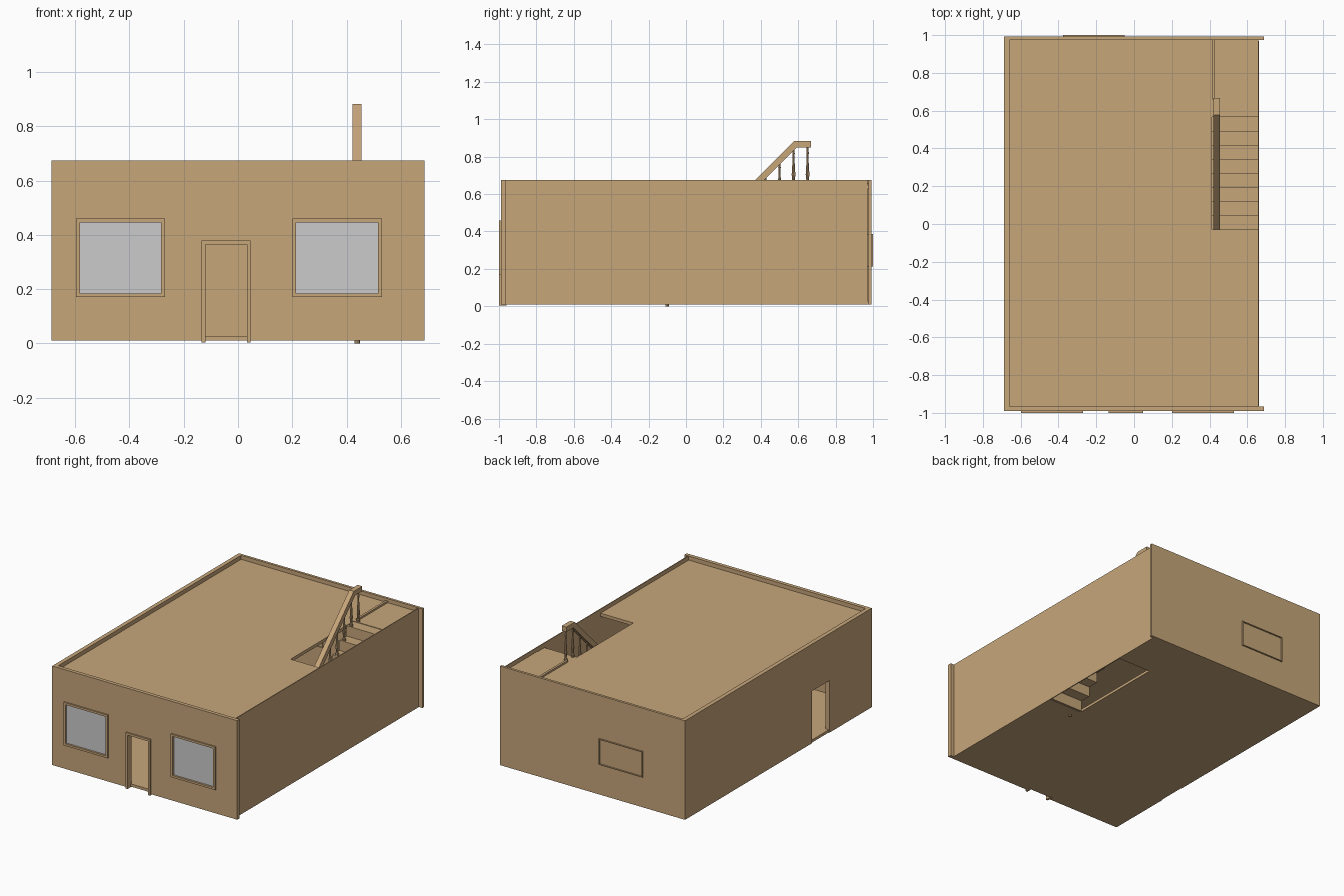
import bpy, bmesh, math
from mathutils import Vector

if "Cube" in bpy.data.objects:
    bpy.data.objects.remove(bpy.data.objects["Cube"])

tan = bpy.data.materials.new("plaster_tan")
tan.diffuse_color = (0.57, 0.38, 0.195, 1)
tan.use_nodes = True
tan.node_tree.nodes["Principled BSDF"].inputs["Base Color"].default_value = tan.diffuse_color


def make(name, bm, mat=tan):
    bmesh.ops.recalc_face_normals(bm, faces=bm.faces)
    me = bpy.data.meshes.new(name)
    bm.to_mesh(me)
    bm.free()
    ob = bpy.data.objects.new(name, me)
    bpy.context.collection.objects.link(ob)
    if mat:
        me.materials.append(mat)
    return ob


def box(name, x, y, z, mat=tan):
    bm = bmesh.new()
    bmesh.ops.create_cube(bm, size=1)
    for v in bm.verts:
        v.co = Vector([(r[0] + r[1]) / 2 + c * (r[1] - r[0]) for c, r in zip(v.co, (x, y, z))])
    return make(name, bm, mat)


def cut(ob, *ranges):
    """Cut box-shaped openings out of an object."""
    for r in ranges:
        c = box("cutter", *r)
        c.hide_render = True
        m = ob.modifiers.new("opening", 'BOOLEAN')
        m.operation, m.solver, m.object = 'DIFFERENCE', 'EXACT', c
        bpy.context.view_layer.objects.active = ob
        bpy.ops.object.modifier_apply(modifier=m.name)
        bpy.data.objects.remove(c)


def prism(name, pts, x0, x1):
    """Extrude a closed (y, z) outline from x0 to x1."""
    bm = bmesh.new()
    f = bm.faces.new([bm.verts.new((x0, y, z)) for y, z in pts])
    r = bmesh.ops.extrude_face_region(bm, geom=[f])
    for v in r["geom"]:
        if isinstance(v, bmesh.types.BMVert):
            v.co.x = x1
    return make(name, bm)


def frame(name, x, y, z, t):
    ob = box(name, x, y, z)
    cut(ob, ((x[0] + t, x[1] - t), (y[0] - .1, y[1] + .1), (z[0] + t, z[1] - t)))
    return ob


X, R = 0.6875, 0.662          # wall ends, recessed right side
Z = (0.01, 0.675)
windows = {"left": (-0.597, -0.27), "right": (0.20, 0.53)}
win_z = (0.17, 0.46)
through = (-1.2, -0.9)

# walls
front = box("front_wall", (-X, X), (-0.99, -0.965), Z)
cut(front, ((-0.12, 0.033), through, (-0.1, 0.365)),
    *[((a + .005, b - .005), through, (win_z[0] + .005, win_z[1] - .005)) for a, b in windows.values()])
left = box("left_wall", (-X, -X + 0.028), (-0.966, 0.976), Z)
cut(left, ((-0.8, -0.6), (-0.54, -0.355), (-0.1, 0.36)))
box("right_wall", (R - 0.006, R), (-0.966, 0.97), Z)
back = box("back_wall", (-X, X), (0.975, 0.992), Z)
back_x, back_z = (-0.375, -0.05), (0.213, 0.387)

# floor and roof slabs, both with the stair opening
for name, z in (("floor_slab", (0.01, 0.028)), ("roof_slab", (0.627, 0.648))):
    s = box(name, (-X + .005, R - .003), (-0.97, 0.98), z)
    cut(s, ((0.412, 0.8), (-0.03, 0.64), (z[0] - .1, z[1] + .1)))
box("landing_curb", (0.415, 0.43), (0.66, 0.976), (0.64, 0.66))

# front windows
for n, xr in windows.items():
    frame(n + "_window_frame", xr, (-1.0, -0.96), win_z, 0.014)
    box(n + "_window_glass", (xr[0] + .013, xr[1] - .013), (-0.987, -0.981),
        (win_z[0] + .013, win_z[1] - .013), None)

# back window
frame("back_window_frame", back_x, (0.97, 1.0), back_z, 0.005)

# door frame
door = box("door_frame", (-0.135, 0.047), (-1.0, -0.96), (0.004, 0.38))
cut(door, ((-0.12, 0.033), through, (-0.1, 0.365)))

# stairs: folded sheet of treads and risers
n, y0, run, rise, t = 9, -0.03, 0.0744, 0.0685, 0.012
top = [(y0, 0.012)]
for i in range(n):
    z = 0.028 + rise * (i + 1)
    top += [(y0 + run * i, z), (y0 + run * (i + 1), z)]
under = [(y + t, z - t) for y, z in top[1:-1]]
outline = top + [(top[-1][0], top[-1][1] - t)] + under[::-1] + [(y0 + t, 0.012)]
prism("stairs", outline, 0.412, R - 0.004)

# handrail
ya, yb, zl, zh, h = -0.04, 0.578, 0.265, 0.883, 0.033
prism("handrail", [(-0.13, zl), (ya, zl), (yb, zh), (0.667, zh), (0.667, zh - h),
                   (yb + .014, zh - h), (ya + .014, zl - h), (-0.13, zl - h)], 0.422, 0.456)


# turned balusters
def baluster(name, y, z0, z1):
    prof = [(0, .010), (.1, .010), (.13, .006), (.3, .010), (.45, .008),
            (.75, .0045), (.85, .007), (.9, .005), (1, .005)]
    bm = bmesh.new()
    rings = [[bm.verts.new((0.439 + r * math.cos(k * math.tau / 8),
                            y + r * math.sin(k * math.tau / 8), z0 + f * (z1 - z0)))
              for k in range(8)] for f, r in prof]
    for a, b in zip(rings, rings[1:]):
        for k in range(8):
            bm.faces.new((a[k], a[k - 1], b[k - 1], b[k]))
    bm.faces.new(rings[0])
    bm.faces.new(rings[-1])
    make(name, bm)


for i in range(11):
    y = -0.1 + 0.075 * i
    step = min(n, max(0, math.floor((y - y0) / run) + 1))
    z0 = 0.024 + rise * step if step else 0.0
    rail = zl + (zh - zl) * min(1, max(0, (y - ya) / (yb - ya)))
    baluster("baluster_%d" % i, y, z0, rail - h + 0.002)
